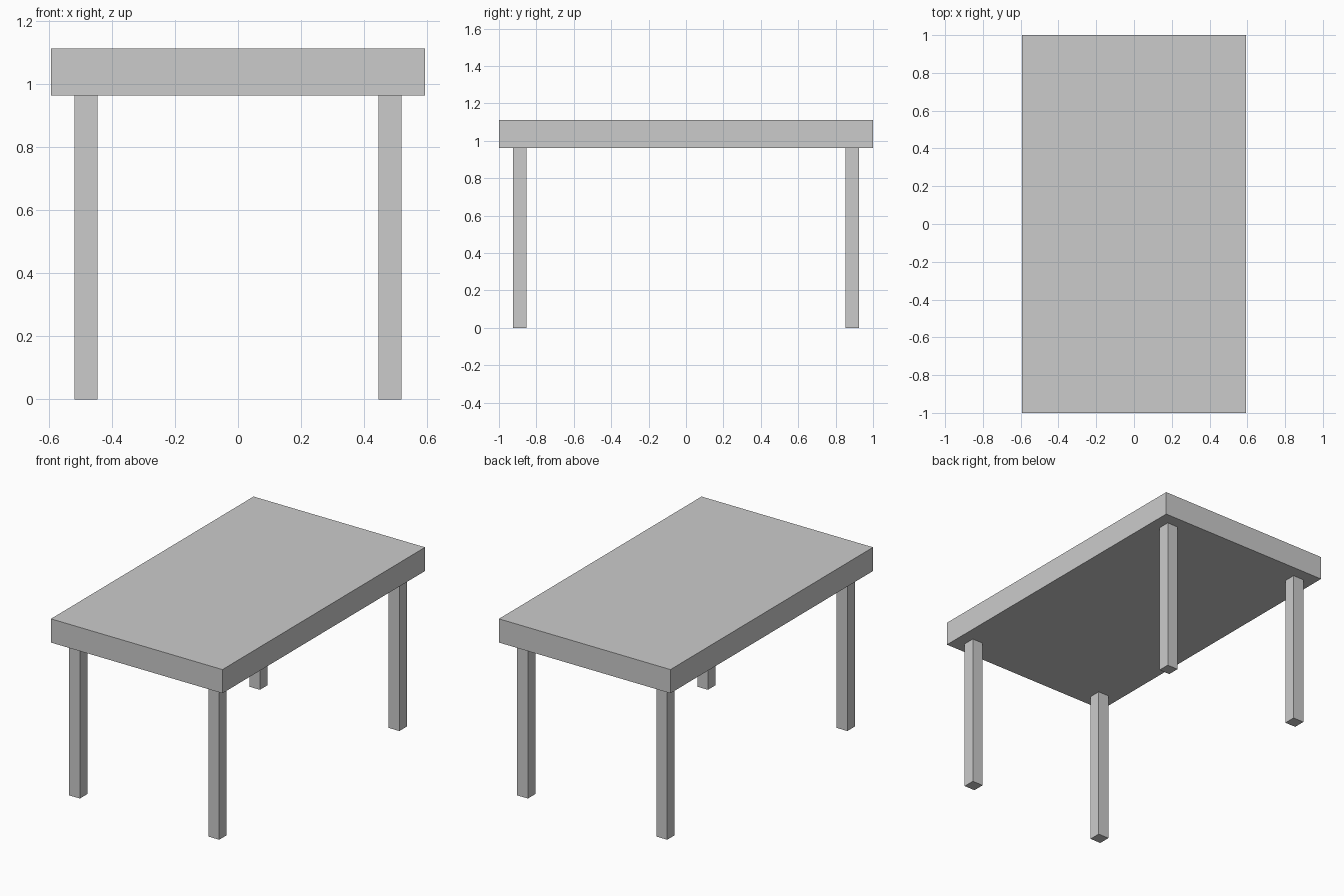
import bpy

if "Cube" in bpy.data.objects:
    bpy.data.objects.remove(bpy.data.objects["Cube"])

U = 2 / 27  # modelling unit: the leg thickness


def box(name, center, size):
    bpy.ops.mesh.primitive_cube_add(size=1, location=[c * U for c in center])
    obj = bpy.context.object
    obj.name = name
    obj.scale = [s * U for s in size]
    bpy.ops.object.transform_apply(location=False, rotation=False, scale=True)
    return obj


# Thick rectangular slab
box("table_top", (0, 0, 14), (16, 27, 2))

# Four square legs, inset one unit from the slab edges
for y_side, y in (("front", -12), ("back", 12)):
    for x_side, x in (("left", -6.5), ("right", 6.5)):
        box(f"{y_side}_{x_side}_leg", (x, y, 6.5), (1, 1, 13))
